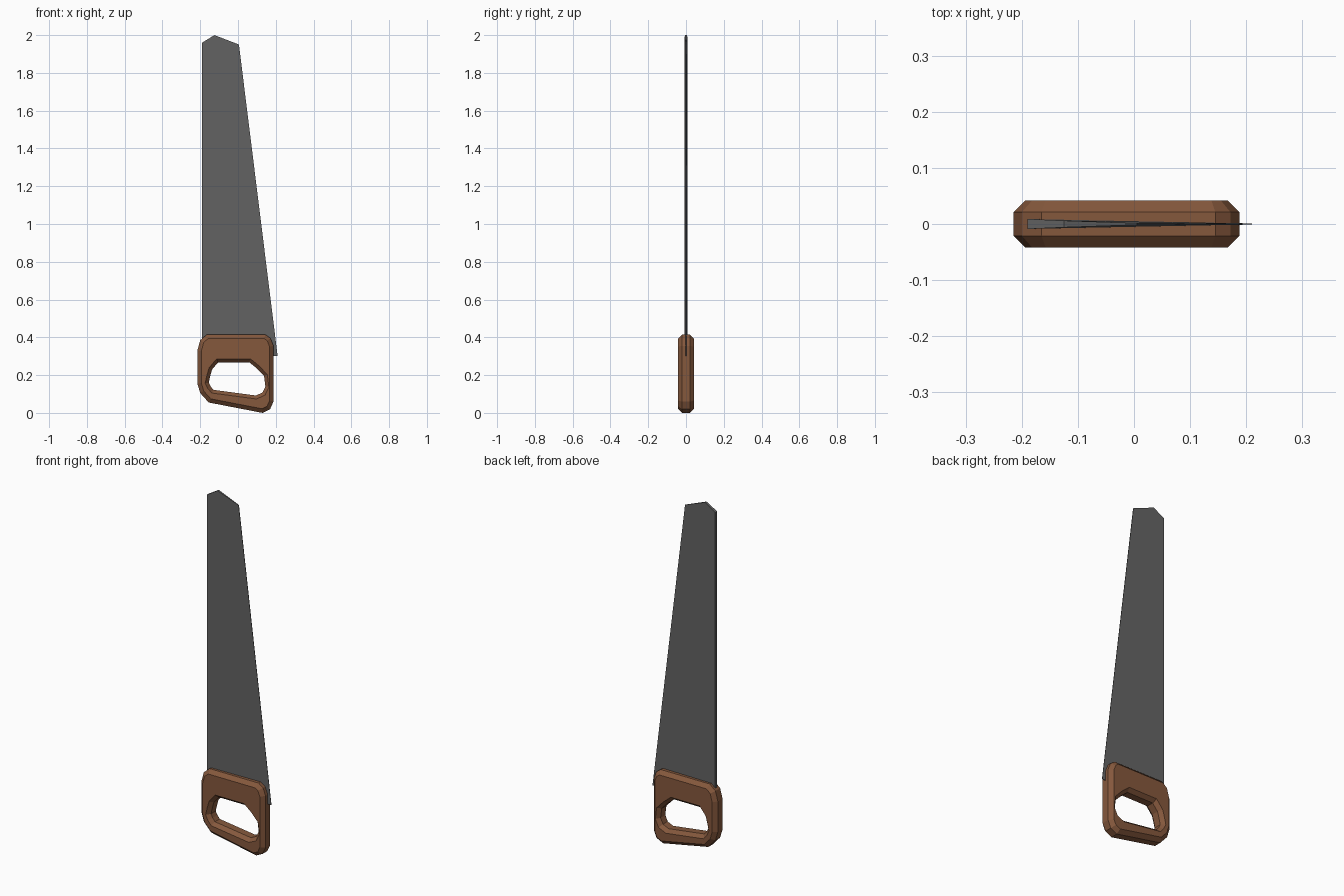
import bpy, bmesh
from mathutils import Vector

cube = bpy.data.objects.get("Cube")
if cube:
    bpy.data.objects.remove(cube)


def material(name, color):
    mat = bpy.data.materials.new(name)
    mat.use_nodes = True
    mat.diffuse_color = color
    mat.node_tree.nodes["Principled BSDF"].inputs["Base Color"].default_value = color
    return mat


def offset(outline, d):
    """Move a clockwise outline inwards by d, with mitred corners."""
    pts = [Vector(p) for p in outline]
    result = []
    for i, p in enumerate(pts):
        a = (p - pts[i - 1]).normalized()
        b = (pts[(i + 1) % len(pts)] - p).normalized()
        na, nb = Vector((a.y, -a.x)), Vector((b.y, -b.x))
        result.append(p + (na + nb) * d / (1 + na.dot(nb)))
    return result


def bridge(bm, ring_a, ring_b):
    for i in range(len(ring_a)):
        bm.faces.new((ring_a[i - 1], ring_a[i], ring_b[i], ring_b[i - 1]))


def finish(name, bm, mat):
    bmesh.ops.recalc_face_normals(bm, faces=bm.faces)
    mesh = bpy.data.meshes.new(name)
    bm.to_mesh(mesh)
    bm.free()
    mesh.materials.append(mat)
    bpy.context.collection.objects.link(bpy.data.objects.new(name, mesh))


wood = material("brown wood", (0.235, 0.098, 0.046, 1))
steel = material("grey steel", (0.125, 0.125, 0.125, 1))

# Handle: chamfered grip outline with a chamfered finger hole
grip = [(-.165, .415), (.145, .415), (.172, .395), (.188, .355), (.188, .06), (.17, .02),
        (.13, 0), (-.155, .055), (-.2, .105), (-.215, .155), (-.215, .33), (-.2, .385)]
hole = [(-.105, .268), (.06, .268), (.1, .235), (.138, .195), (.145, .14), (.13, .108),
        (.095, .092), (-.13, .122), (-.145, .14), (-.155, .16), (-.147, .195), (-.137, .23)]
half, side = 0.042, 0.021
grip_face, hole_face = offset(grip, 0.021), offset(hole, -0.018)
section = [(grip_face, -half), (grip, -side), (grip, side), (grip_face, half),
           (hole_face, half), (hole, side), (hole, -side), (hole_face, -half)]
bm = bmesh.new()
rings = [[bm.verts.new((p[0], y, p[1])) for p in outline] for outline, y in section]
for i in range(len(rings)):
    bridge(bm, rings[i - 1], rings[i])
finish("handle", bm, wood)

# Blade: thick along the spine, thin along the cutting edge (x, z, half thickness)
profile = [(-.19, 1.96, .009), (-.125, 2.0, .006), (.005, 1.95, .0015),
           (.21, .3, .001), (-.19, .3, .009)]
bm = bmesh.new()
front, back = [[bm.verts.new((x, s * t, z)) for x, z, t in profile] for s in (-1, 1)]
bridge(bm, front, back)
bm.faces.new(front)
bm.faces.new(back)
finish("blade", bm, steel)
